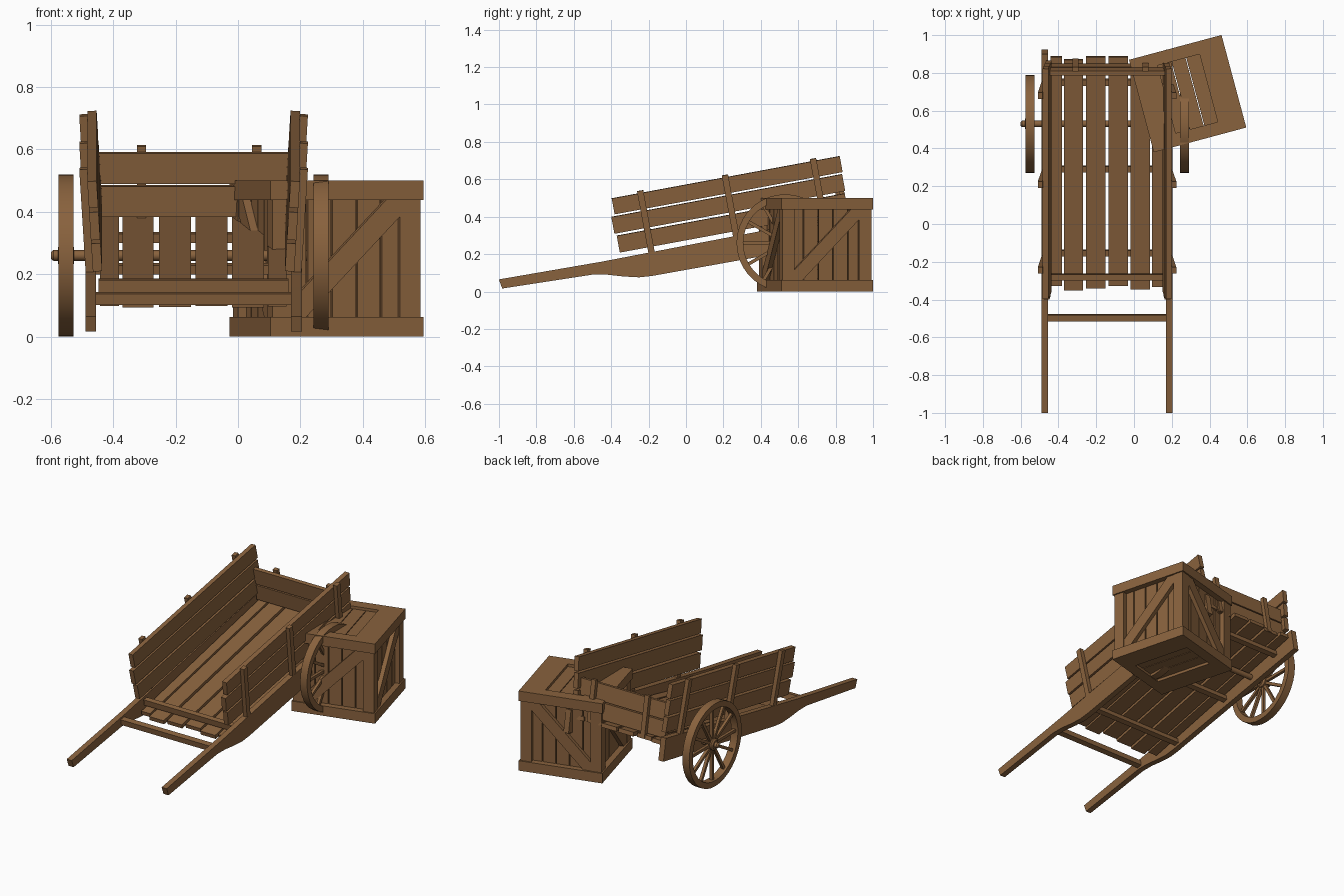
import bpy, bmesh
from math import radians, cos, sin, pi
from mathutils import Matrix, Vector

if "Cube" in bpy.data.objects:
    bpy.data.objects.remove(bpy.data.objects["Cube"])

wood = bpy.data.materials.new("brown wood")
wood.diffuse_color = (0.25, 0.122, 0.047, 1)
wood.use_nodes = True
wood.node_tree.nodes["Principled BSDF"].inputs["Base Color"].default_value = wood.diffuse_color
T, R = Matrix.Translation, Matrix.Rotation


def finish(name, bm, matrix, smooth=False):
    bmesh.ops.recalc_face_normals(bm, faces=bm.faces[:])
    me = bpy.data.meshes.new(name)
    bm.to_mesh(me)
    bm.free()
    me.materials.append(wood)
    ob = bpy.data.objects.new(name, me)
    ob.matrix_world = matrix
    bpy.context.collection.objects.link(ob)
    if smooth:
        bpy.ops.object.select_all(action='DESELECT')
        ob.select_set(True)
        bpy.context.view_layer.objects.active = ob
        bpy.ops.object.shade_smooth_by_angle(angle=radians(35))
    return ob


def box(name, frame, loc, size, rot=Matrix()):
    bm = bmesh.new()
    bmesh.ops.create_cube(bm, size=1, matrix=Matrix.Diagonal((*size, 1)))
    return finish(name, bm, frame @ T(loc) @ rot)


def lathe(name, frame, profile, segs, closed):
    """Turn (x, radius) points about the x axis."""
    bm = bmesh.new()
    rings = [[bm.verts.new((x, r * cos(2 * pi * i / segs), r * sin(2 * pi * i / segs)))
              for i in range(segs)] for x, r in profile]
    pairs = list(zip(rings, rings[1:])) + ([(rings[-1], rings[0])] if closed else [])
    for a, b in pairs:
        for i in range(segs):
            j = (i + 1) % segs
            bm.faces.new((a[i], a[j], b[j], b[i]))
    if not closed:
        bm.faces.new(rings[0])
        bm.faces.new(rings[-1])
    return finish(name, bm, frame, True)


# The cart body is pitched up towards the back; floor slightly steeper
cart = T((-0.1425, 0, 0)) @ R(radians(10.5), 4, 'X')
floor = cart @ T((0, 0.32, 0.1875)) @ R(radians(1.85), 4, 'X')

# Shafts with thin handles: side profile extruded in x
shaft = [(-0.972, 0.246), (-0.963, 0.195), (-0.475, 0.18), (-0.397, 0.165), (-0.31, 0.139),
         (-0.232, 0.12), (-0.16, 0.115), (0.96, 0.108), (0.96, 0.248), (-0.413, 0.239)]
lean = radians(3.5)
for s, side in ((-1, "left"), (1, "right")):
    bm = bmesh.new()
    face = bm.faces.new([bm.verts.new((s * 0.33 - 0.0175, u, v)) for u, v in shaft])
    ext = bmesh.ops.extrude_face_region(bm, geom=[face])
    bmesh.ops.translate(bm, vec=(0.035, 0, 0),
                        verts=[g for g in ext["geom"] if isinstance(g, bmesh.types.BMVert)])
    finish(side + "_shaft", bm, cart)

    # Leaning side boards and their outer stakes
    for u0, u1, v0, v1 in ((-0.31, 0.93, 0.27, 0.361), (-0.32, 0.935, 0.374, 0.465),
                           (-0.30, 0.94, 0.476, 0.562)):
        v = (v0 + v1) / 2
        box(side + "_side_board", cart, (s * (0.308 + 0.062 * (v - 0.27)), (u0 + u1) / 2, v),
            (0.03, u1 - u0, v1 - v0), R(s * lean, 4, 'Y'))
    for u in (-0.143, 0.318, 0.797):
        v = 0.406
        box(side + "_stake", cart, (s * (0.335 + 0.062 * (v - 0.27)), u, v),
            (0.026, 0.034, 0.338), R(s * lean, 4, 'Y'))

# Floor planks and the joists below
for x, w, front, back in ((-0.27, 0.06, -0.62, 0.62), (-0.178, 0.1, -0.645, 0.605),
                          (-0.06, 0.103, -0.635, 0.62), (0.058, 0.103, -0.62, 0.62),
                          (0.175, 0.103, -0.64, 0.6), (0.268, 0.06, -0.625, 0.61)):
    box("floor_plank", floor, (x, (front + back) / 2, 0), (w, back - front, 0.025))
for u in (0.475, 0.005, -0.45):
    box("floor_joist", floor, (0, u, -0.027), (0.63, 0.032, 0.03))

# Front bar, handle crossbar, tailboard
box("front_bar", cart, (0, -0.245, 0.213), (0.61, 0.03, 0.038))
box("handle_crossbar", cart, (0, -0.465, 0.21), (0.63, 0.034, 0.036))
for v, h in ((0.276, 0.1), (0.384, 0.1)):
    box("tail_board", cart, (0, 0.893, v), (0.61, 0.024, h))
for x in (-0.167, 0.203):
    box("tail_stake", cart, (x, 0.917, 0.325), (0.03, 0.024, 0.255))

# Axle and spoked wheels
hubs = T((-0.1425, 0.53, 0.26))
lathe("axle", hubs, [(-0.458, 0.01), (-0.45, 0.017), (0.45, 0.017), (0.458, 0.01)], 12, False)
for s, side in ((-1, "left"), (1, "right")):
    wheel = hubs @ T((s * 0.409, 0, 0))
    lathe(side + "_wheel_rim", wheel,
          [(-0.024, 0.26), (0.024, 0.26), (0.024, 0.224), (-0.024, 0.224)], 36, True)
    lathe(side + "_wheel_hub", wheel,
          [(-0.026, 0.026), (-0.018, 0.036), (0.018, 0.036), (0.026, 0.026)], 16, False)
    for i in range(12):
        box(side + "_wheel_spoke", wheel @ R(2 * pi * i / 12, 4, 'X'),
            (0, 0, 0.13), (0.018, 0.018, 0.2))

# Crate behind the right wheel
crate = T((0.284, 0.69, 0)) @ R(radians(15), 4, 'Z')
H = 0.2535
for k in range(4):
    f = crate @ R(k * pi / 2, 4, 'Z')
    for z in (0.031, 0.469):
        box("crate_rail", f, (0, -H + 0.02, z), (2 * H, 0.04, 0.062))
    for x in (-1, 1):
        box("crate_stile", f, (x * 0.212, -H + 0.026, 0.25), (0.067, 0.036, 0.39))
    box("crate_brace", f, (0, -H + 0.026, 0.25), (0.52, 0.03, 0.07),
        R((1 if k in (2, 3) else -1) * radians(46), 4, 'Y')).name = "crate_brace"
    for i in range(5):
        box("crate_wall_plank", f, ((i - 2) * 0.082, -H + 0.045, 0.25), (0.076, 0.018, 0.44))

# Crate lid and base: border boards around recessed planks
for z, inner, part in ((0.485, 0.474, "lid"), (0.015, 0.026, "base")):
    for s in (-1, 1):
        box("crate_%s_side_board" % part, crate, (s * 0.184, 0, z), (0.138, 2 * H, 0.03))
        box("crate_%s_end_board" % part, crate, (0, s * 0.2195, z), (0.24, 0.068, 0.03))
    for i in (-1, 0, 1):
        box("crate_%s_plank" % part, crate, (i * 0.08, 0, inner), (0.076, 0.44, 0.018))
